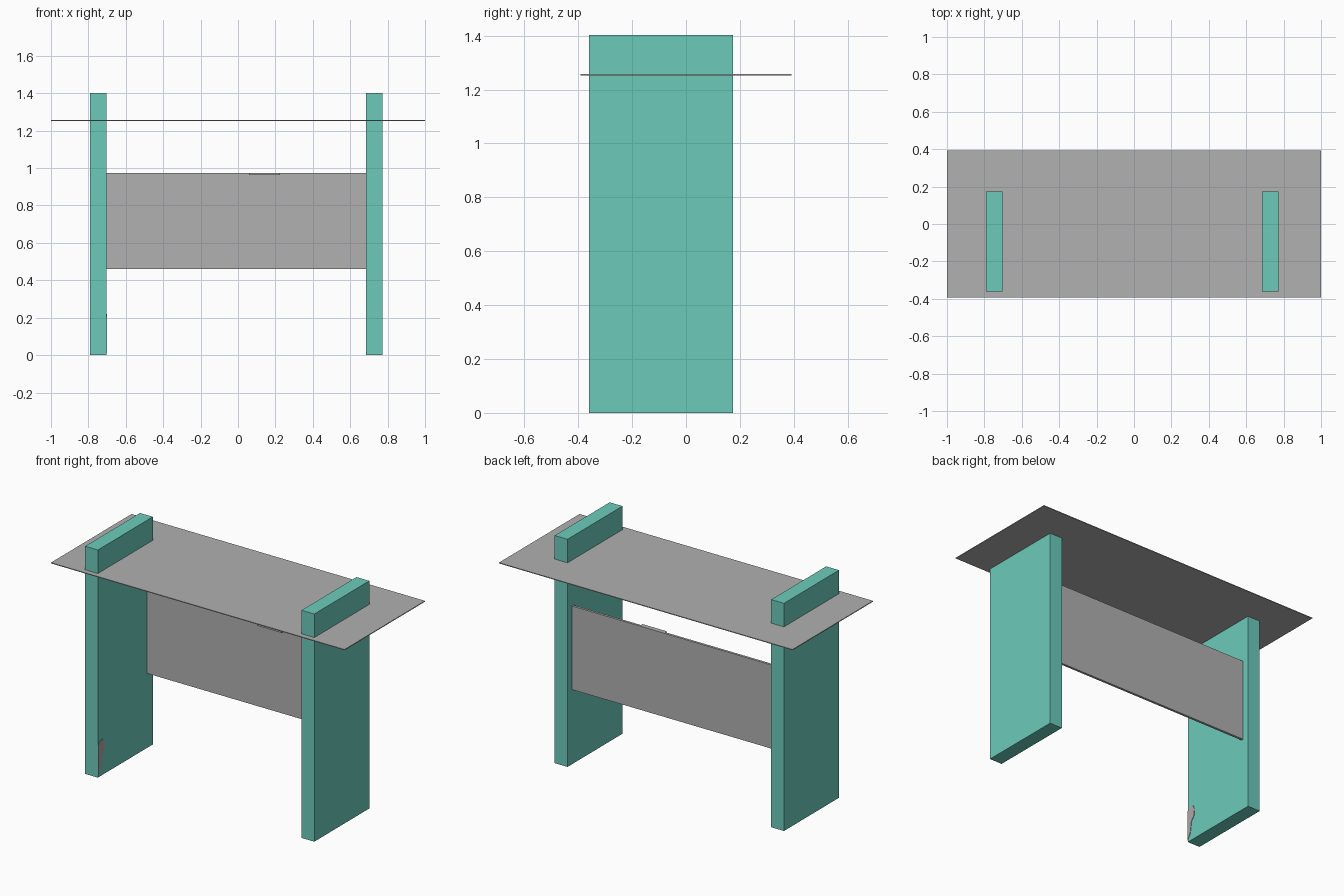
import bpy
import bmesh

cube = bpy.data.objects.get("Cube")
if cube:
    bpy.data.objects.remove(cube, do_unlink=True)


def make_material(name, rgb):
    mat = bpy.data.materials.new(name)
    mat.use_nodes = True
    color = (*rgb, 1.0)
    mat.diffuse_color = color
    mat.node_tree.nodes["Principled BSDF"].inputs["Base Color"].default_value = color
    return mat


def add_object(name, bm, mat):
    mesh = bpy.data.meshes.new(name)
    bmesh.ops.recalc_face_normals(bm, faces=bm.faces)
    bm.to_mesh(mesh)
    bm.free()
    mesh.materials.append(mat)
    obj = bpy.data.objects.new(name, mesh)
    bpy.context.collection.objects.link(obj)
    return obj


def add_box(name, x, y, z, mat):
    """Box spanning the (low, high) range given for each axis."""
    bm = bmesh.new()
    bmesh.ops.create_cube(bm, size=1)
    for v in bm.verts:
        for axis, (low, high) in enumerate((x, y, z)):
            v.co[axis] = high if v.co[axis] > 0 else low
    return add_object(name, bm, mat)


teal = make_material("teal paint", (0.15, 0.60, 0.50))
grey = make_material("grey laminate", (0.44, 0.44, 0.44))
warm_grey = make_material("warm grey", (0.42, 0.38, 0.38))

# Slab legs, passing up through the top
leg_y, leg_z = (-0.36, 0.175), (0, 1.402)
add_box("right_leg", (-0.79, -0.703), leg_y, leg_z, teal)
add_box("left_leg", (0.685, 0.772), leg_y, leg_z, teal)

# Thin table top
add_box("table_top", (-1, 1), (-0.392, 0.392), (1.252, 1.257), grey)

# Panel between the legs, with a small strip on its upper edge
add_box("back_panel", (-0.703, 0.685), (0.117, 0.132), (0.46, 0.975), grey)
add_box("panel_strip", (0.06, 0.225), (0.102, 0.117), (0.963, 0.975), grey)

# Small worn patch low on the inner face of the right leg
outline = [(-0.358, 0.01), (-0.335, 0.05), (-0.325, 0.12), (-0.302, 0.15),
           (-0.298, 0.19), (-0.312, 0.22), (-0.340, 0.22), (-0.358, 0.20)]
bm = bmesh.new()
face = bm.faces.new([bm.verts.new((-0.703, y, z)) for y, z in outline])
ext = bmesh.ops.extrude_face_region(bm, geom=[face])
moved = [g for g in ext["geom"] if isinstance(g, bmesh.types.BMVert)]
bmesh.ops.translate(bm, vec=(0.003, 0, 0), verts=moved)
add_object("leg_patch", bm, warm_grey)
